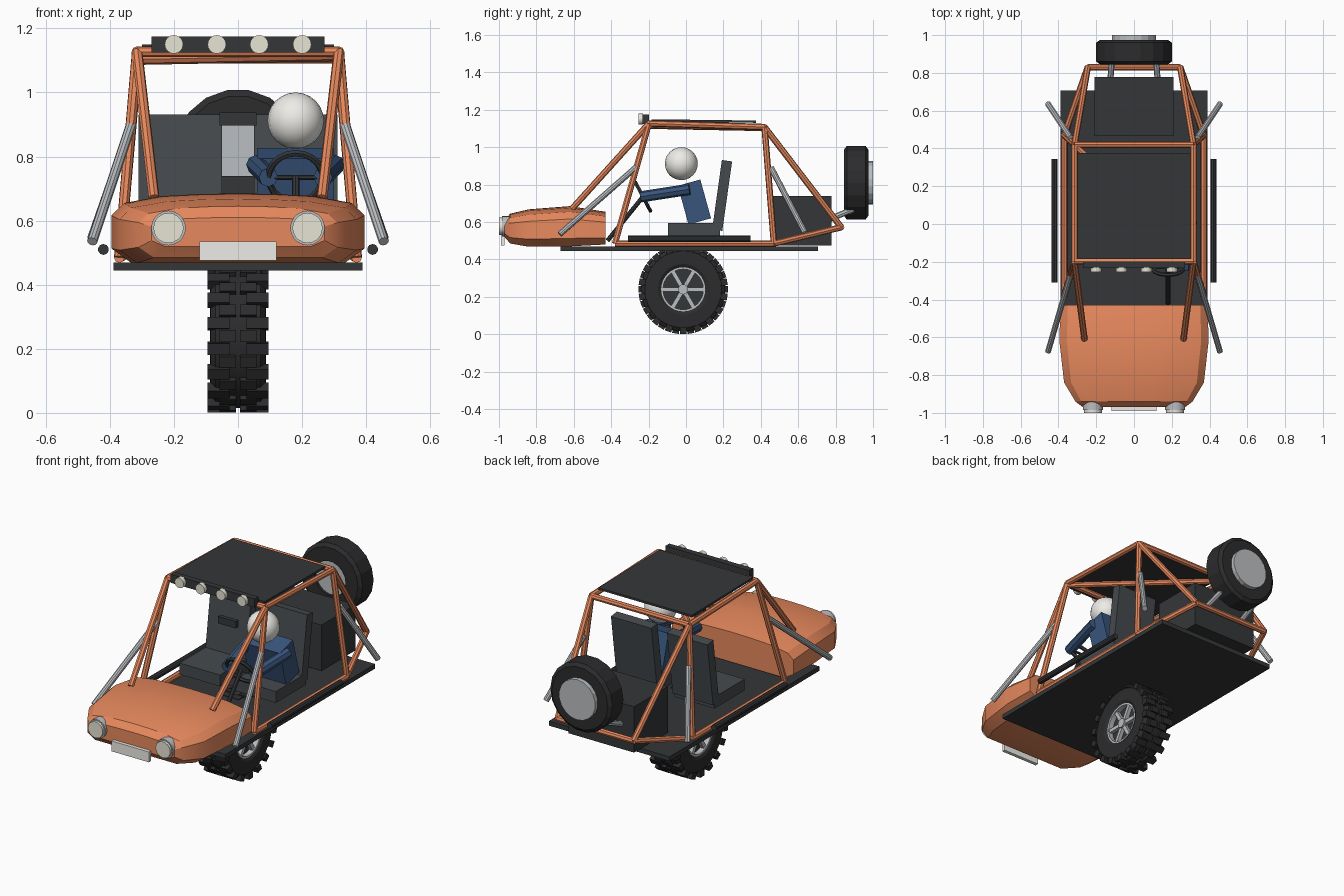
import bpy, bmesh, math
from mathutils import Vector, Matrix

if "Cube" in bpy.data.objects:
    bpy.data.objects.remove(bpy.data.objects["Cube"])


def mat(name, r, g, b):
    m = bpy.data.materials.new(name)
    m.diffuse_color = (r, g, b, 1)
    m.use_nodes = True
    m.node_tree.nodes["Principled BSDF"].inputs["Base Color"].default_value = m.diffuse_color
    return m


ORANGE = mat("orange", .80, .25, .11)
BLACK = mat("black", .035, .037, .04)
RUBBER = mat("rubber", .025, .025, .027)
SEAT = mat("seat", .06, .068, .075)
BLUE = mat("blue", .04, .09, .2)
CREAM = mat("cream", .8, .77, .66)
SILVER = mat("silver", .5, .52, .54)
WHITE = mat("white", .85, .84, .8)


def finish(bm, name, m, smooth=None):
    bmesh.ops.recalc_face_normals(bm, faces=bm.faces)
    me = bpy.data.meshes.new(name)
    bm.to_mesh(me)
    bm.free()
    me.materials.append(m)
    ob = bpy.data.objects.new(name, me)
    bpy.context.collection.objects.link(ob)
    if smooth:
        bpy.ops.object.select_all(action='DESELECT')
        ob.select_set(True)
        bpy.context.view_layer.objects.active = ob
        bpy.ops.object.shade_smooth_by_angle(angle=math.radians(smooth))
    return ob


def add_box(bm, c, s, rot=Matrix()):
    bmesh.ops.create_cube(bm, size=1, matrix=Matrix.Translation(c) @ rot @ Matrix.Diagonal((*s, 1)))


def box(name, c, s, m, tilt=0):
    bm = bmesh.new()
    add_box(bm, c, s, Matrix.Rotation(tilt, 4, 'X'))
    return finish(bm, name, m)


def tube(name, a, b, r, m, n=8, smooth=None):
    a, b = Vector(a), Vector(b)
    d = b - a
    bm = bmesh.new()
    bmesh.ops.create_cone(bm, cap_ends=True, segments=n, radius1=r, radius2=r, depth=d.length,
                          matrix=Matrix.Translation((a + b) / 2) @ d.to_track_quat('Z', 'Y').to_matrix().to_4x4())
    return finish(bm, name, m, smooth)


def lathe(name, profile, c, axis, n, m, smooth=None):
    """Revolve a closed (radius, offset) section around an axis through c."""
    bm = bmesh.new()
    q = Vector(axis).to_track_quat('Z', 'Y').to_matrix()
    rings = []
    for i in range(n):
        a = 2 * math.pi * i / n
        rings.append([bm.verts.new(Vector(c) + q @ Vector((r * math.cos(a), r * math.sin(a), h)))
                      for r, h in profile])
    k = len(profile)
    for i in range(n):
        p, s = rings[i], rings[(i + 1) % n]
        for j in range(k):
            bm.faces.new((p[j], s[j], s[(j + 1) % k], p[(j + 1) % k]))
    return finish(bm, name, m, smooth)


# nose body lofted from cross-sections: y, half width, top, bottom
shape = [(0, 1), (.3, .99), (.6, .96), (.9, .86), (1, .68), (1, .2), (.85, 0)]
bm = bmesh.new()
loops = []
for y, w, top, bot in [(-.43, .39, .655, .48), (-.62, .395, .685, .47), (-.84, .37, .668, .468),
                       (-.94, .31, .645, .485), (-.97, .27, .61, .52)]:
    half = [(x * w, bot + t * (top - bot)) for x, t in shape]
    pts = half + [(-x, z) for x, z in half[:0:-1]]
    loops.append([bm.verts.new((x, y, z)) for x, z in pts])
for p, s in zip(loops, loops[1:]):
    for j in range(len(p)):
        k = (j + 1) % len(p)
        bm.faces.new((p[j], p[k], s[k], s[j]))
bm.faces.new(loops[0])
bm.faces.new(loops[-1])
finish(bm, "nose_body", ORANGE, 25)

# floor, engine box, roof, number plate, mirror
box("floor_plate", (0, .018, .457), (.776, 1.376, .026), BLACK)
box("engine_box", (0, .622, .607), (.42, .31, .266), BLACK)
box("roof_panel", (0, .095, 1.14), (.6, .56, .012), BLACK, -.012)
box("front_plate", (0, -.98, .505), (.24, .02, .06), WHITE)
box("rear_view_mirror", (0, -.09, .917), (.115, .025, .04), BLACK)

# light bar and roof lamps
box("light_bar", (0, -.215, 1.15), (.54, .035, .05), BLACK)
for x in (-.2, -.066, .066, .2):
    tube("roof_lamp", (x, -.23, 1.15), (x, -.255, 1.15), .029, CREAM, 16, 40)

# roll cage, struts, side bars, headlights, seats (both sides)
R = .017
for s in (-1, 1):
    front, rear = (s * .315, -.198, 1.127), (s * .315, .42, 1.108)
    sill_f, sill_r = (s * .37, -.38, .485), (s * .37, .47, .485)
    tail = (s * .245, .83, .572)
    tube("front_pillar", sill_f, front, R, ORANGE)
    tube("windscreen_brace", (s * .262, -.61, .67), front, R, ORANGE)
    tube("roof_rail", front, rear, R, ORANGE)
    tube("rear_pillar", rear, sill_r, R, ORANGE)
    tube("rear_stay", rear, tail, R, ORANGE)
    tube("sill_rail", sill_f, sill_r, R, ORANGE)
    tube("tail_rail", sill_r, tail, R, ORANGE)
    tube("front_shock", (s * .455, -.675, .535), (s * .335, -.265, .895), .016, SILVER, 10)
    tube("rear_shock", (s * .455, .635, .545), (s * .335, .455, .89), .016, SILVER, 10)
    tube("side_step", (s * .42, -.31, .51), (s * .42, .345, .51), .017, BLACK, 10)
    tube("headlight_shell", (s * .217, -.93, .577), (s * .217, -.985, .577), .054, SILVER, 20, 40)
    tube("headlight_lens", (s * .217, -.98, .577), (s * .217, -1, .577), .047, CREAM, 20, 40)
    tube("spare_bracket", (s * .127, .73, .6), (s * .115, .91, .675), .016, SILVER)
    box("seat_cushion", (s * .18, .043, .562), (.26, .276, .066), SEAT)
    box("seat_back", (s * .18, .193, .742), (.26, .055, .375), SEAT, -.14)
    # driver arms
    tube("driver_arm", (.18 + s * .125, .02, .775), (.18 + s * .085, -.24, .735), .03, BLUE)
for a, b in [((-.315, -.198, 1.127), (.315, -.198, 1.127)), ((-.315, .42, 1.108), (.315, .42, 1.108)),
             ((-.245, .83, .572), (.245, .83, .572)), ((-.315, .42, 1.103), (.315, -.198, 1.115))]:
    tube("cage_crossbar", a, b, R, ORANGE)

# driver
box("driver_torso", (.18, .045, .707), (.24, .125, .215), BLUE, .27)
bm = bmesh.new()
bmesh.ops.create_uvsphere(bm, u_segments=16, v_segments=12, radius=.088,
                          matrix=Matrix.Translation((.18, -.025, .912)))
finish(bm, "driver_head", WHITE, 40)

# steering wheel and column
hub = Vector((.18, -.23, .735))
axis = Vector((0, .886, .464))
ring = [(.085 + .011 * math.cos(k * math.pi / 3), .011 * math.sin(k * math.pi / 3)) for k in range(6)]
lathe("steering_wheel", ring, hub, axis, 20, BLACK, 50)
tube("steering_column", hub, (.18, -.42, .5), .012, BLACK)
for s in (-1, 1):
    tube("steering_spoke", hub, hub + Vector((s * .083, 0, 0)), .008, BLACK, 6)

# spare wheel
tyre = [(.1, -.065), (.18, -.065), (.2, -.05), (.2, .05), (.18, .065), (.1, .065)]
lathe("spare_tyre", tyre, (0, .91, .81), (0, 1, 0), 18, RUBBER)
tube("spare_rim", (0, .86, .81), (0, 1, .81), .117, SILVER, 18)

# ground wheel: tyre, tread, rim
C = Vector((0, -.015, .24))
half = [(.225, .07), (.205, .086), (.135, .088), (.115, .076)]
lathe("tyre", half + [(r, -h) for r, h in half[::-1]], C, (1, 0, 0), 32, RUBBER, 30)
bm = bmesh.new()
N = 18
for i in range(N):
    for off, xs, wid in ((0, .061, .068), (.5, .032, .05)):
        rot = Matrix.Rotation(2 * math.pi * (i + off) / N, 4, 'X')
        for s in (-1, 1):
            c = C + rot @ Vector((s * xs, 0, -.222))
            add_box(bm, c, (wid, .036, .034), rot)
finish(bm, "tyre_tread", RUBBER)
tube("wheel_disc", C - Vector((.05, 0, 0)), C + Vector((.05, 0, 0)), .116, BLACK, 32)
for s in (-1, 1):
    lathe("rim_ring", [(.108, .05), (.118, .05), (.118, .08), (.108, .08)], C, (s, 0, 0), 32, SILVER, 40)
    tube("wheel_hub", C + Vector((s * .04, 0, 0)), C + Vector((s * .082, 0, 0)), .027, SILVER, 16, 40)
    bm = bmesh.new()
    for i in range(6):
        rot = Matrix.Rotation(math.pi * i / 3, 4, 'X')
        add_box(bm, C + rot @ Vector((s * .062, .062, 0)), (.022, .1, .022), rot)
    finish(bm, "rim_spokes", SILVER)
